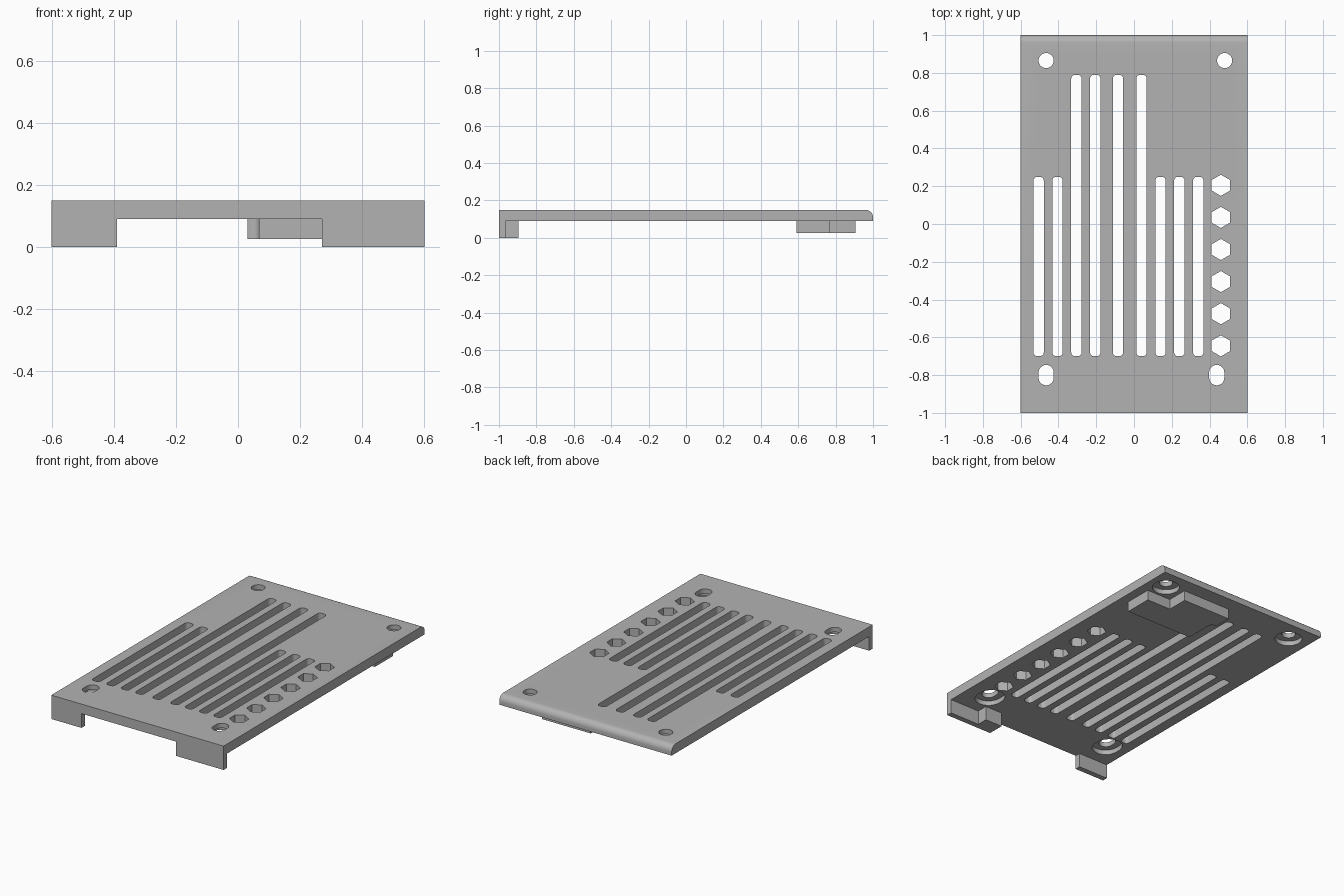
import bpy, bmesh
from math import sin, cos, pi

if "Cube" in bpy.data.objects:
    bpy.data.objects.remove(bpy.data.objects["Cube"])

BOTTOM, TOP = 0.09, 0.15

grey = bpy.data.materials.new("plain_grey")
grey.use_nodes = True
grey.diffuse_color = (0.45, 0.45, 0.45, 1)
grey.node_tree.nodes["Principled BSDF"].inputs["Base Color"].default_value = grey.diffuse_color


def prisms(name, outlines, move):
    """One object made of closed outlines, each extruded along a vector."""
    bm = bmesh.new()
    for points in outlines:
        face = bm.faces.new([bm.verts.new(p) for p in points])
        new = bmesh.ops.extrude_face_region(bm, geom=[face])["geom"]
        bmesh.ops.translate(bm, vec=move, verts=[v for v in new if isinstance(v, bmesh.types.BMVert)])
    bmesh.ops.recalc_face_normals(bm, faces=bm.faces)
    mesh = bpy.data.meshes.new(name)
    bm.to_mesh(mesh)
    bm.free()
    mesh.materials.append(grey)
    obj = bpy.data.objects.new(name, mesh)
    bpy.context.collection.objects.link(obj)
    return obj


def flat(points, z):
    return [(x, y, z) for x, y in points]


def rounded(cx, cy, w, h, r, seg=8):
    """Rectangle with rounded corners; becomes a circle or slot at full radius."""
    pts = []
    for k, (sx, sy) in enumerate(((1, 1), (-1, 1), (-1, -1), (1, -1))):
        for i in range(seg + 1):
            a = (k + i / seg) * pi / 2
            p = (cx + sx * (w / 2 - r) + r * cos(a), cy + sy * (h / 2 - r) + r * sin(a))
            if not pts or abs(p[0] - pts[-1][0]) + abs(p[1] - pts[-1][1]) > 1e-5:
                pts.append(p)
    if abs(pts[0][0] - pts[-1][0]) + abs(pts[0][1] - pts[-1][1]) < 1e-5:
        pts.pop()
    return pts


def cut(obj, cutter):
    mod = obj.modifiers.new("cut", "BOOLEAN")
    mod.operation, mod.solver, mod.object = "DIFFERENCE", "EXACT", cutter
    bpy.context.view_layer.objects.active = obj
    bpy.ops.object.modifier_apply(modifier=mod.name)


# Cover plate with a rounded rear top edge
R = 0.04
side = [(-1, BOTTOM), (1, BOTTOM)]
side += [(1 - R + R * cos(i * pi / 16), TOP - R + R * sin(i * pi / 16)) for i in range(9)]
side += [(-1, TOP)]
plate = prisms("cover_plate", [[(-0.6, y, z) for y, z in side]], (1.2, 0, 0))

# Front feet: a plain one and an L-shaped one
feet = {
    "front_right_foot": [(-0.6, -1), (-0.39, -1), (-0.39, -0.965), (-0.6, -0.965)],
    "front_left_foot": [(0.27, -1), (0.6, -1), (0.6, -0.965), (0.39, -0.965),
                        (0.39, -0.895), (0.27, -0.895)],
}
for name, pts in feet.items():
    prisms(name, [flat(pts, 0)], (0, 0, BOTTOM))

# Stepped block under the rear
block = prisms("rear_block", [flat([(0.03, 0.59), (0.54, 0.59), (0.54, 0.77), (0.37, 0.77),
                                    (0.37, 0.905), (0.03, 0.905)], 0.025)], (0, 0, BOTTOM - 0.025))

# Vent slots
openings = []
for x in (-0.505, -0.405, -0.305, -0.205, -0.085, 0.04, 0.14, 0.24, 0.34):
    end = 0.79 if -0.35 < x < 0.1 else 0.25
    openings.append(rounded(x, (end - 0.7) / 2, 0.055, end + 0.7, 0.02, 4))

# Row of hexagonal holes
for i in range(6):
    cy = 0.205 - 0.17 * i
    openings.append([(0.46 + 0.056 * sin(k * pi / 3), cy + 0.056 * cos(k * pi / 3)) for k in range(6)])

# Screw holes with a wider recess below; the front pair are elongated
recesses = []
for x, y, h in ((-0.465, 0.865, 0.08), (0.48, 0.865, 0.08), (-0.465, -0.8, 0.108), (0.438, -0.8, 0.108)):
    openings.append(rounded(x, y, 0.08, h, 0.04))
    recesses.append(rounded(x, y, 0.16, h + 0.08, 0.08))

recess_cutter = prisms("recess_cutter", [flat(p, BOTTOM - 0.02) for p in recesses], (0, 0, 0.05))
through_cutter = prisms("through_cutter", [flat(p, -0.05) for p in openings], (0, 0, 0.3))
cut(plate, recess_cutter)
cut(plate, through_cutter)
cut(block, through_cutter)
for helper in (recess_cutter, through_cutter):
    bpy.data.objects.remove(helper)

# Smooth the rounded edge and holes, keep corners sharp
bpy.ops.object.select_all(action="DESELECT")
for obj in (plate, block):
    obj.select_set(True)
bpy.context.view_layer.objects.active = plate
bpy.ops.object.shade_smooth_by_angle(angle=pi / 6)
